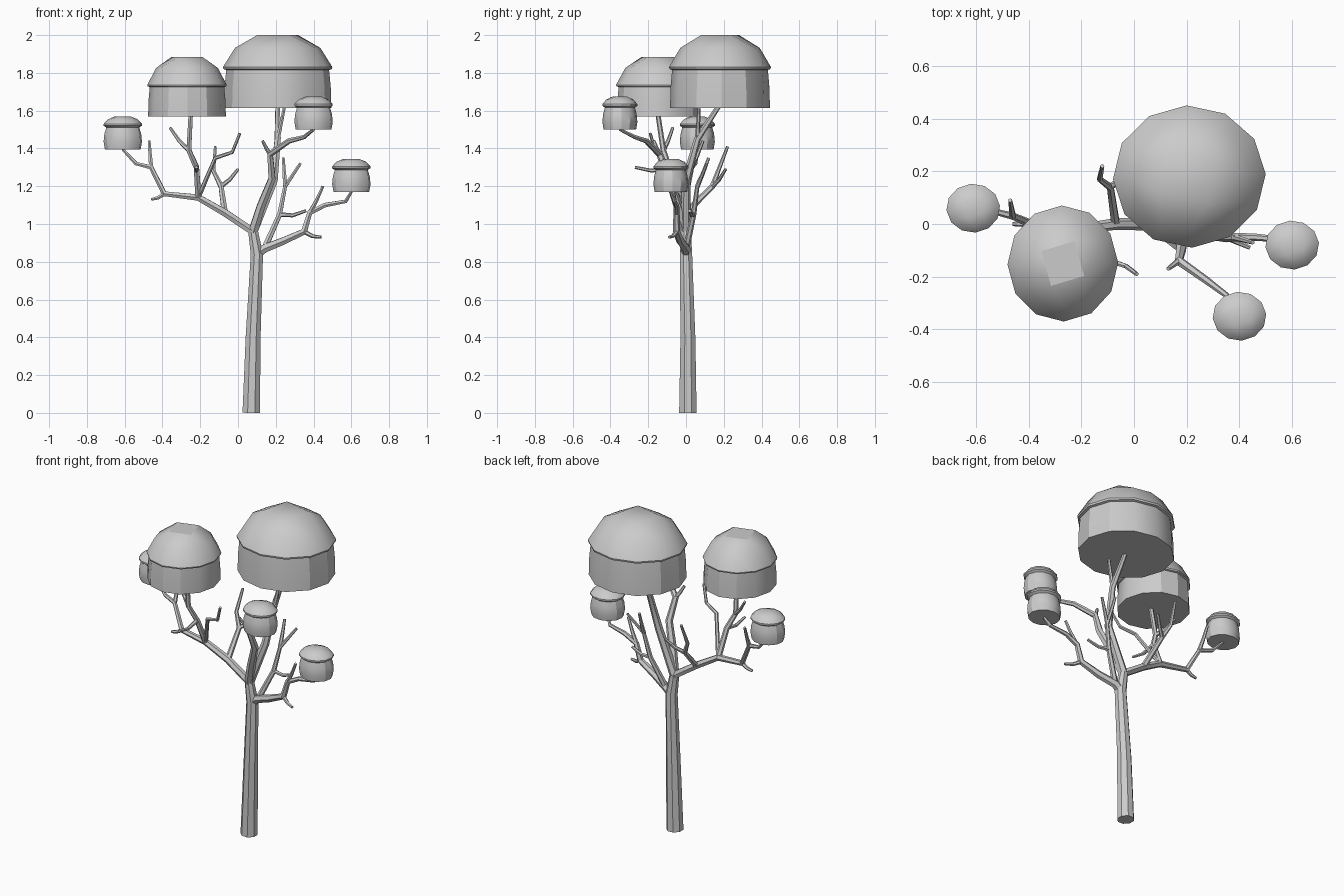
import bpy
import bmesh
from math import sin, cos, radians
from mathutils import Vector

cube = bpy.data.objects.get("Cube")
if cube:
    bpy.data.objects.remove(cube)

GREY = (.6, .6, .6, 1)
mat = bpy.data.materials.new("light_grey")
mat.use_nodes = True
mat.diffuse_color = GREY
mat.node_tree.nodes["Principled BSDF"].inputs["Base Color"].default_value = GREY

# Shared thicknesses of the wood
TRUNK, BOUGH, BRANCH, TWIG, TIP = .05, .028, .018, .013, .008
parts = []


def finish(bm, name):
    bmesh.ops.recalc_face_normals(bm, faces=bm.faces)
    mesh = bpy.data.meshes.new(name)
    bm.to_mesh(mesh)
    bm.free()
    mesh.materials.append(mat)
    ob = bpy.data.objects.new(name, mesh)
    bpy.context.scene.collection.objects.link(ob)
    parts.append(ob)


def bridge(bm, lower, upper):
    count = len(lower)
    for i in range(count):
        j = (i + 1) % count
        bm.faces.new((lower[i], lower[j], upper[j], upper[i]))


def limb(name, thick, thin, *points, sides=6):
    """Tapered tube through the given joints."""
    joints = [Vector(p) for p in points]
    last = len(joints) - 1
    bm = bmesh.new()
    rings = []
    side = Vector((1, 0, 0))
    for i, joint in enumerate(joints):
        ahead = (joints[min(i + 1, last)] - joint).normalized()
        behind = (joint - joints[max(i - 1, 0)]).normalized()
        along = (ahead + behind).normalized()
        if abs(along.dot(side)) > .9:
            side = Vector((0, 1, 0))
        side = (side - along * side.dot(along)).normalized()
        across = along.cross(side)
        radius = thick + (thin - thick) * i / last
        ring = []
        for k in range(sides):
            angle = radians(360 * (k + .5) / sides)
            offset = side * cos(angle) + across * sin(angle)
            ring.append(bm.verts.new(joint + offset * radius))
        rings.append(ring)
    for lower, upper in zip(rings, rings[1:]):
        bridge(bm, lower, upper)
    bm.faces.new(rings[0])
    bm.faces.new(rings[-1])
    finish(bm, name)


def twig(name, start, tip):
    """Thin side shoot that reaches outward first, then turns up."""
    start, tip = Vector(start), Vector(tip)
    knee = start.lerp(tip, .5)
    knee.z -= (tip - start).xy.length * .1
    limb(name, TWIG, TIP, start, knee, tip)


def crown(name, place, width, depth, height, rim, turn, body):
    """Faceted dome with an overhanging rim above a drum; returns the foot of the drum."""
    foot = Vector(place)
    bm = bmesh.new()

    def vert(degrees, scale, level):
        angle = radians(degrees)
        offset = Vector((width * cos(angle), depth * sin(angle), 0)) * scale
        return bm.verts.new(foot + offset + Vector((0, 0, height * level)))

    def ring(scale, level):
        return [vert(turn + 15 + 30 * k, scale, level) for k in range(12)]

    # Flat square on top, joined to a ring of twelve
    square = [vert(turn + 45 + 90 * n, .44, 1) for n in range(4)]
    shoulder = ring(.78, rim + (1 - rim) * .6)
    bm.faces.new(square)
    for n in range(4):
        c = 1 + 3 * n
        following = shoulder[(c + 2) % 12]
        bm.faces.new((square[n], shoulder[c - 1], shoulder[c], shoulder[c + 1]))
        bm.faces.new((square[n], shoulder[c + 1], following, square[(n + 1) % 4]))

    # Rim and body, down to the flat underside
    above = shoulder
    for scale, level in [(1, 1)] + body:
        below = ring(scale, rim * level)
        bridge(bm, above, below)
        above = below
    bm.faces.new(above)
    finish(bm, name)
    return foot


def small_crown(name, place):
    pot = [(1, .93), (.86, .86), (.96, .6), (1, .3), (.93, 0)]
    return crown(name, place, .102, .093, .175, .77, 20, pot)


# Crowns: two large ones and three small ones
drum = [(.99, .95), (.94, .93), (.97, .5), (.98, 0)]
large_foot = crown("large_crown", (.21, .18, 1.615), .29, .27, .385, .56, -13, drum)
middle_foot = crown("middle_crown", (-.27, -.15, 1.57), .21, .22, .315, .53, 16, drum)
right_foot = small_crown("small_crown_right", (-.61, .06, 1.395))
left_foot = small_crown("small_crown_left", (.6, -.08, 1.17))
front_foot = small_crown("small_crown_front", (.4, -.35, 1.5))

# Joints where the wood forks
crotch = (.1, 0, .84)
fork = (.08, 0, .96)
right_root = (-.07, 0, 1.06)
right_elbow = (-.21, -.02, 1.14)
right_hand = (-.39, 0, 1.16)
right_wrist = (-.46, .03, 1.3)
middle_knee = (-.22, -.09, 1.3)
middle_hand = (-.26, -.12, 1.39)
inner_knee = (-.12, -.13, 1.35)
inner_hand = (-.03, -.16, 1.38)
back_knee = (-.09, .14, 1.2)
left_elbow = (.24, -.03, .91)
left_hand = (.35, -.05, .96)
left_wrist = (.38, -.05, 1.06)
left_palm = (.57, -.06, 1.12)
rear_root = (.14, 0, .87)
rear_knee = (.22, .04, 1.05)
rear_hand = (.25, .06, 1.2)
large_knee = (.19, 0, 1.23)
large_hand = (.21, .06, 1.45)
front_knee = (.18, -.09, 1.24)
front_hand = (.17, -.14, 1.37)
front_palm = (.27, -.21, 1.44)

# Trunk
limb("trunk", TRUNK, BOUGH, (.07, .01, 0), (.08, .01, .4), crotch, fork, sides=8)

# Right limb and its shoots
limb("right_limb", BOUGH, TIP, crotch, fork, right_root, right_elbow, right_hand,
     right_wrist, (-.54, .05, 1.32), right_foot)
twig("right_low_twig", right_hand, (-.46, 0, 1.13))
twig("right_high_twig", right_wrist, (-.47, .09, 1.44))
limb("middle_crown_branch", BRANCH, TWIG, right_elbow, middle_knee, middle_hand,
     middle_foot + Vector((.02, 0, .02)))
twig("middle_crown_twig", middle_hand, (-.36, -.07, 1.51))
twig("middle_front_twig", middle_knee, (-.22, -.27, 1.3))
limb("middle_inner_twig", TWIG, TIP, right_elbow, inner_knee, inner_hand, (.01, -.19, 1.48))
limb("back_branch", BRANCH, TIP, right_root, back_knee, (-.13, .17, 1.28), (-.12, .22, 1.41))
twig("back_twig", back_knee, (0, .21, 1.29))

# Left limb and its shoots
limb("left_limb", BOUGH, TIP, crotch, rear_root, left_elbow, left_hand, left_wrist,
     (.46, -.05, 1.1), left_palm, left_foot)
twig("left_low_twig", left_hand, (.44, -.09, .93))
twig("left_high_twig", left_wrist, (.45, -.07, 1.2))
limb("rear_branch", BRANCH, TIP, rear_root, rear_knee, rear_hand, (.33, .11, 1.32))
twig("rear_low_twig", rear_knee, (.36, .02, 1.07))
twig("rear_high_twig", rear_hand, (.24, .12, 1.35))

# Central limbs under the large crown and the front crown
limb("large_crown_limb", BOUGH, TWIG, fork, large_knee, large_hand,
     large_foot + Vector((0, 0, .02)))
twig("large_crown_twig", large_hand, (.25, .07, 1.64))
limb("front_limb", BOUGH, TIP, fork, (.12, -.04, 1.09), front_knee, front_hand,
     front_palm, (.35, -.27, 1.46), front_foot)
twig("front_twig", front_hand, (.13, -.17, 1.44))

# Smooth shading with sharp edges kept
bpy.ops.object.select_all(action="DESELECT")
for ob in parts:
    ob.select_set(True)
bpy.context.view_layer.objects.active = parts[0]
bpy.ops.object.shade_smooth_by_angle(angle=radians(30))
